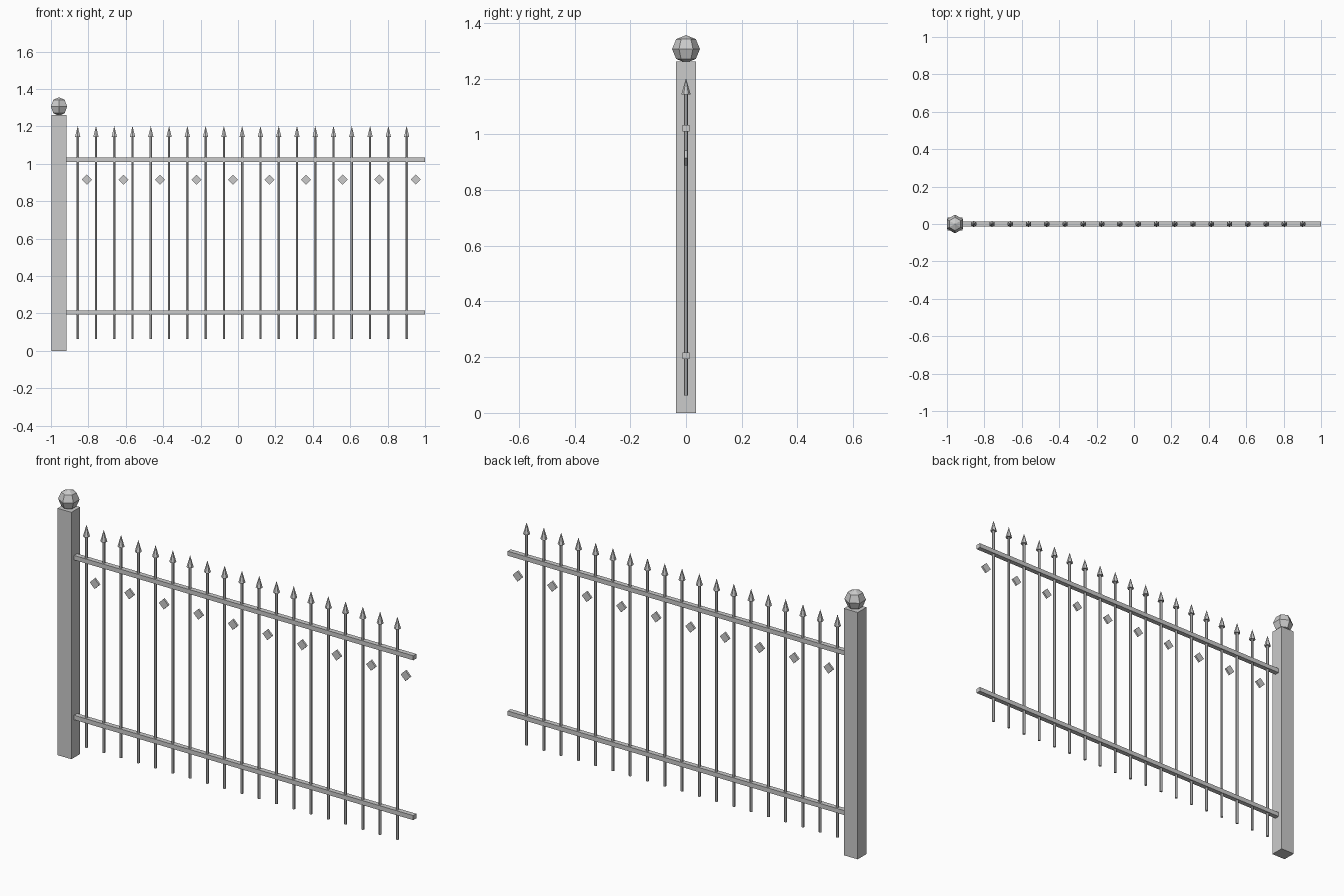
import bpy, math

if "Cube" in bpy.data.objects:
    bpy.data.objects.remove(bpy.data.objects["Cube"])

def box(name, x0, x1, depth, z0, z1):
    bpy.ops.mesh.primitive_cube_add(size=1, location=((x0 + x1) / 2, 0, (z0 + z1) / 2))
    o = bpy.context.object
    o.name = name
    o.scale = (x1 - x0, depth, z1 - z0)
    return o

def cone(name, x, r1, r2, z0, z1):
    # hexagonal, corners towards front and back
    bpy.ops.mesh.primitive_cone_add(vertices=6, radius1=r1, radius2=r2, depth=z1 - z0,
                                    location=(x, 0, (z0 + z1) / 2))
    bpy.context.object.name = name

# Post with faceted ball finial
POST_X = -0.957
box("post", POST_X - 0.039, POST_X + 0.039, 0.07, 0, 1.262)
bpy.ops.mesh.primitive_uv_sphere_add(segments=6, ring_count=4, radius=0.05,
                                     location=(POST_X, 0, 1.306))
bpy.context.object.name = "post_ball"

# Two horizontal rails
box("lower_rail", -0.919, 1.0, 0.025, 0.193, 0.216)
box("upper_rail", -0.919, 1.0, 0.025, 1.010, 1.033)

# Pickets with spear tips
STEP = 0.0977
FIRST = -0.857
for i in range(19):
    x = FIRST + i * STEP
    cone(f"picket_{i + 1}", x, 0.007, 0.007, 0.063, 1.145)
    cone(f"spear_tip_{i + 1}", x, 0.0165, 0.0, 1.143, 1.202)

# Diamond ornaments in every second gap
for i in range(10):
    x = FIRST + (2 * i + 0.5) * STEP
    d = box(f"diamond_{i + 1}", x - 0.019, x + 0.019, 0.01, 0.915 - 0.019, 0.915 + 0.019)
    d.rotation_euler.y = math.radians(45)
